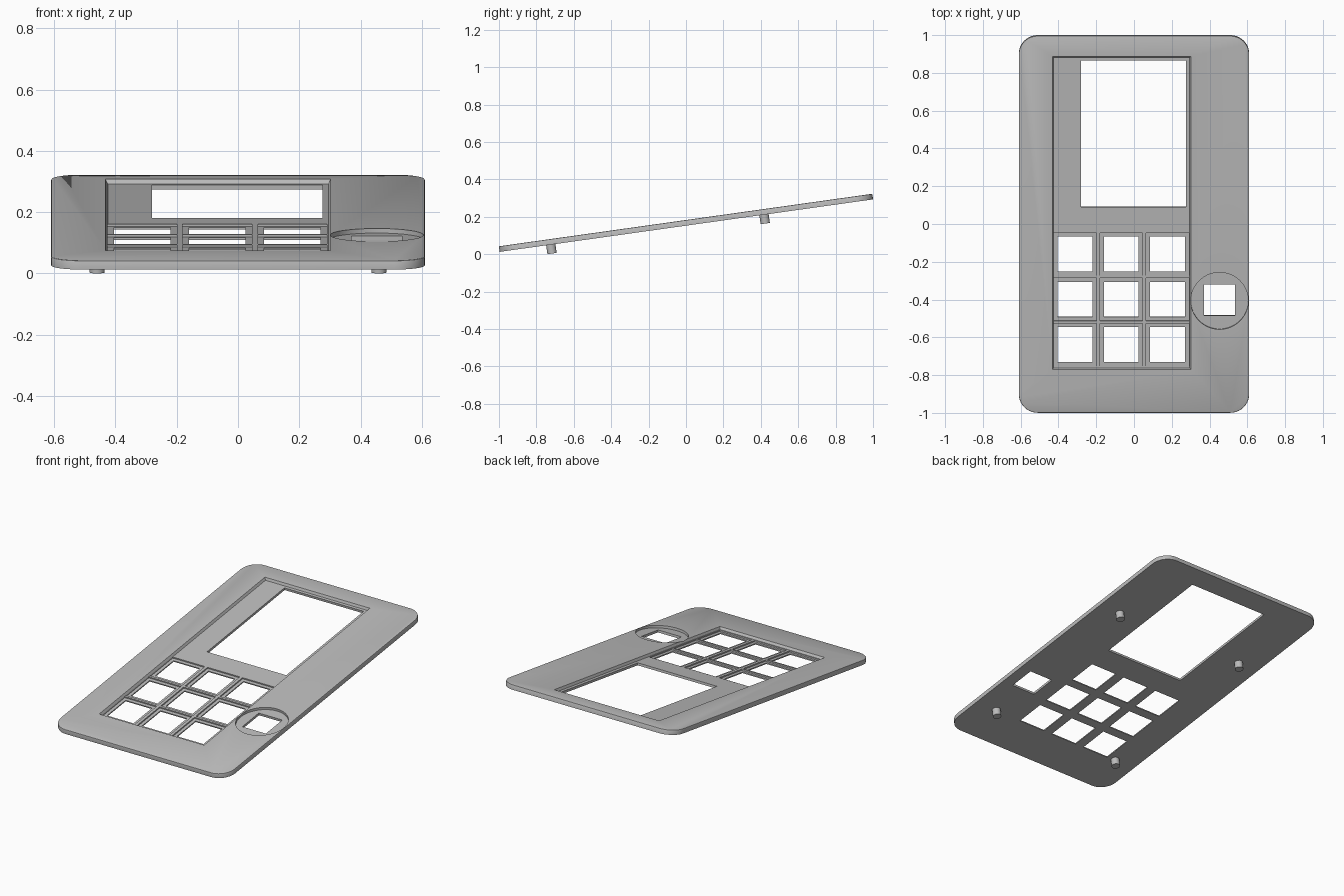
import bpy, bmesh, math
from mathutils import Matrix, Vector

cube = bpy.data.objects.get("Cube")
if cube:
    bpy.data.objects.remove(cube)

TILT = Matrix.Translation((0, 0, 0.17)) @ Matrix.Rotation(math.radians(8), 4, 'X')
STRETCH = 1 / math.cos(math.radians(8))   # ground length to length along the plate
TOP, BOTTOM = 0.015, -0.015

grey = bpy.data.materials.new("light grey plastic")
grey.use_nodes = True
colour = (0.5, 0.5, 0.5, 1)
grey.diffuse_color = colour
grey.node_tree.nodes["Principled BSDF"].inputs["Base Color"].default_value = colour


def make_object(name, bm):
    mesh = bpy.data.meshes.new(name)
    bmesh.ops.recalc_face_normals(bm, faces=bm.faces)
    bm.to_mesh(mesh)
    bm.free()
    obj = bpy.data.objects.new(name, mesh)
    bpy.context.collection.objects.link(obj)
    mesh.materials.append(grey)
    return obj


def box(name, x0, x1, y0, y1, z0, z1, taper=0, corner=0):
    """Box by its limits; taper narrows the floor, corner rounds the upright edges."""
    bm = bmesh.new()
    bmesh.ops.create_cube(bm, size=1)
    size = Vector((x1 - x0, (y1 - y0) * STRETCH, z1 - z0))
    centre = Vector(((x0 + x1) / 2, (y0 + y1) / 2 * STRETCH, (z0 + z1) / 2))
    for v in bm.verts:
        low = v.co.z < 0
        v.co = v.co * size + centre
        if low and taper:
            v.co.x -= math.copysign(taper, v.co.x - centre.x)
            v.co.y -= math.copysign(taper, v.co.y - centre.y)
    if corner:
        edges = [e for e in bm.edges if abs(e.verts[0].co.z - e.verts[1].co.z) > 0.001]
        bmesh.ops.bevel(bm, geom=edges, offset=corner, segments=10,
                        profile=0.5, affect='EDGES')
    return make_object(name, bm)


def cylinder(name, x, y, radius, z0, z1, sides):
    bm = bmesh.new()
    bmesh.ops.create_cone(bm, cap_ends=True, segments=sides, radius1=radius,
                          radius2=radius, depth=z1 - z0,
                          matrix=Matrix.Translation((x, y * STRETCH, (z0 + z1) / 2)))
    return make_object(name, bm)


def cut(target, cutter):
    mod = target.modifiers.new("cut", 'BOOLEAN')
    mod.operation, mod.solver, mod.object = 'DIFFERENCE', 'EXACT', cutter
    graph = bpy.context.evaluated_depsgraph_get()
    mesh = bpy.data.meshes.new_from_object(target.evaluated_get(graph))
    target.modifiers.clear()
    target.data = mesh
    bpy.data.objects.remove(cutter)


# Faceplate with rounded corners and softened rims
plate = box("faceplate", -0.61, 0.61, -0.998, 0.998, BOTTOM, TOP, corner=0.1)
bm = bmesh.new()
bm.from_mesh(plate.data)
rim = [e for e in bm.edges if all(v.co.z > 0 for v in e.verts)]
bmesh.ops.bevel(bm, geom=rim, offset=0.005, segments=2, profile=0.5, affect='EDGES')
bm.to_mesh(plate.data)
bm.free()

# Sloped-wall panel recess and the screen window
FLOOR = 0.0
recess_top = 0.02
cut(plate, box("recess_cutter", -0.435, 0.305, -0.772, 0.892, FLOOR, recess_top, taper=0.01))
cut(plate, box("screen_cutter", -0.28, 0.275, 0.09, 0.865, -0.05, 0.05))

# Keypad: shallow pockets divided by thin ribs, each with a square opening
for x in (-0.3125, -0.0675, 0.1775):
    for y in (-0.16, -0.4, -0.64):
        for name, half, z0 in (("pocket_cutter", 0.113, -0.008),
                               ("key_cutter", 0.0925, -0.05)):
            cut(plate, box(name, x - half, x + half, y - half, y + half, z0, 0.012))

# Round dial recess with a square opening
cut(plate, cylinder("dial_cutter", 0.453, -0.405, 0.152, FLOOR, 0.05, 64))
cut(plate, box("dial_hole_cutter", 0.37, 0.535, -0.485, -0.32, -0.05, 0.05))

# Feet below the plate
parts = [plate]
for side, x in (("right", -0.46), ("left", 0.46)):
    for end, y in (("front", -0.725), ("back", 0.415)):
        parts.append(cylinder(f"{end}_{side}_foot", x, y, 0.025, -0.063, BOTTOM + 0.002, 24))

# Lean everything back, resting on the front feet
for obj in parts:
    obj.data.transform(TILT)
lowest = min(v.co.z for obj in parts for v in obj.data.vertices)
for obj in parts:
    obj.data.transform(Matrix.Translation((0, 0, -lowest)))
    bpy.ops.object.select_all(action='DESELECT')
    obj.select_set(True)
    bpy.context.view_layer.objects.active = obj
    bpy.ops.object.shade_smooth_by_angle(angle=math.radians(25))
